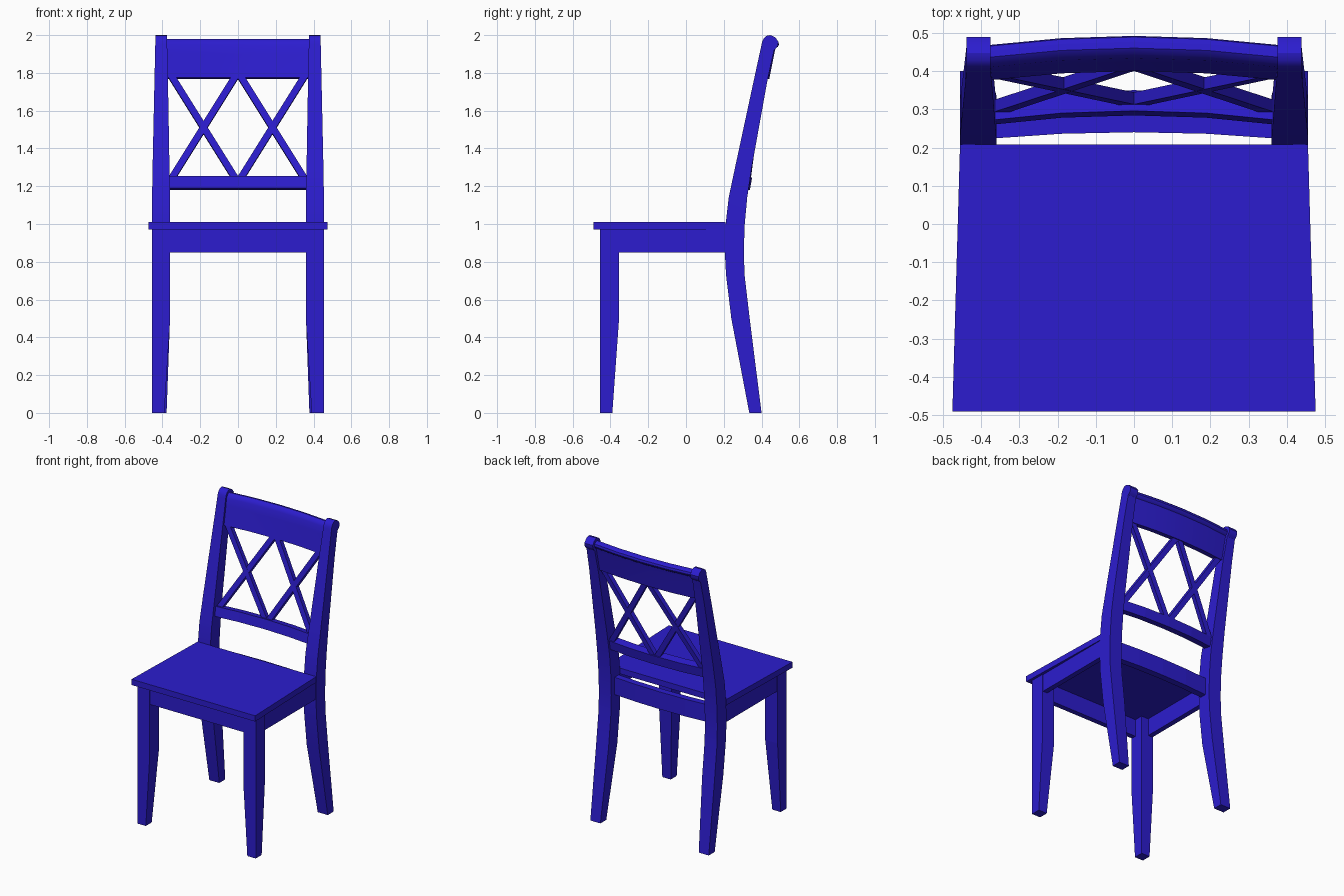
import bpy, bmesh
from math import radians
from mathutils import Vector

if "Cube" in bpy.data.objects:
    bpy.data.objects.remove(bpy.data.objects["Cube"])

paint = bpy.data.materials.new("blue_paint")
paint.diffuse_color = (0.025, 0.012, 0.62, 1)
paint.use_nodes = True
paint.node_tree.nodes["Principled BSDF"].inputs["Base Color"].default_value = paint.diffuse_color


def loft(name, rings, mirror=False, smooth=False):
    """Bridge equal-length point rings, cap both ends."""
    bm = bmesh.new()
    rows = [[bm.verts.new(p) for p in ring] for ring in rings]
    n = len(rows[0])
    for a, b in zip(rows, rows[1:]):
        for i in range(n):
            j = (i + 1) % n
            bm.faces.new((a[i], a[j], b[j], b[i]))
    bm.faces.new(rows[0][::-1])
    bm.faces.new(rows[-1])
    bmesh.ops.recalc_face_normals(bm, faces=bm.faces[:])
    me = bpy.data.meshes.new(name)
    bm.to_mesh(me)
    bm.free()
    me.materials.append(paint)
    if smooth:
        me.shade_smooth()
        me.set_sharp_from_angle(angle=radians(32))
    ob = bpy.data.objects.new(name, me)
    bpy.context.collection.objects.link(ob)
    if mirror:
        ob.modifiers.new("mirror", 'MIRROR').use_mirror_merge = False
    return ob


def rect(x0, x1, y0, y1, z):
    return [(x0, y0, z), (x1, y0, z), (x1, y1, z), (x0, y1, z)]


def box(name, x0, x1, y0, y1, z0, z1, mirror=False):
    return loft(name, [rect(x0, x1, y0, y1, z) for z in (z0, z1)], mirror)


def bowed_rail(name, profile, end, sag, smooth=False):
    """Sweep a (y, z) profile across x, bowed backwards in the middle."""
    stations = [(-end, sag), (-0.19, sag * 0.25), (0, 0), (0.19, sag * 0.25), (end, sag)]
    loft(name, [[(x, y - d, z) for y, z in profile] for x, d in stations], smooth=smooth)


# Seat, slightly narrower at the back
loft("seat", [[(-.475, -.49, z), (.475, -.49, z), (.455, .208, z), (-.455, .208, z)]
              for z in (.97, 1.01)])

# Front legs, inner faces tapering to the foot
loft("front_legs", [rect(.39, .455, -.455, -.39, 0),
                    rect(.36, .455, -.455, -.355, .49),
                    rect(.36, .455, -.455, -.355, .97)], mirror=True)

# Back legs: front (y, z), back (y, z), inner x, outer x; scrolled at the top
leg = [(.335, 0, .40, 0, .378, .455),
       (.24, .5, .337, .5, .36, .455),
       (.212, .73, .31, .73, .36, .455),
       (.205, .86, .306, .86, .36, .455),
       (.21, 1.0, .311, 1.0, .36, .455),
       (.226, 1.14, .324, 1.14, .36, .455),
       (.262, 1.31, .348, 1.30, .363, .452),
       (.361, 1.77, .431, 1.76, .371, .442),
       (.40, 1.95, .466, 1.92, .375, .438),
       (.404, 1.968, .478, 1.931, .375, .438),
       (.413, 1.985, .487, 1.945, .375, .438),
       (.428, 1.997, .489, 1.965, .375, .438),
       (.447, 2.0, .472, 1.989, .375, .438)]
loft("back_legs", [[(xi, yf, zf), (xo, yf, zf), (xo, yb, zb), (xi, yb, zb)]
                   for yf, zf, yb, zb, xi, xo in leg], mirror=True, smooth=True)

# Aprons under the seat
box("front_apron", -.365, .365, -.45, -.415, .85, .97)
box("side_aprons", .415, .45, -.36, .215, .85, .97, mirror=True)
bowed_rail("back_apron", [(.24, .85), (.24, .97), (.285, .97), (.285, .85)], .365, .016)

# Top rail with rolled upper edge
bowed_rail("top_rail", [(.40, 1.775), (.425, 1.9), (.434, 1.95), (.444, 1.97), (.46, 1.98),
                        (.477, 1.977), (.489, 1.966), (.492, 1.951), (.486, 1.938),
                        (.474, 1.93), (.467, 1.9), (.441, 1.768)], .38, .024, smooth=True)

# Lower back rail
bowed_rail("lower_back_rail", [(.284, 1.19), (.296, 1.255), (.35, 1.245), (.338, 1.18)], .37, .024)


# Crossed slats, running a little way into both rails
def slat(name, a, b, width=.036, depth=.032):
    a, b = Vector(a), Vector(b)
    along = (b - a).normalized()
    a, b = a - along * .03, b + along * .03
    side = along.cross(Vector((0, 1, -.18))).normalized() * width / 2
    out = side.cross(along).normalized() * depth / 2
    loft(name, [[p - side - out, p + side - out, p + side + out, p - side + out]
                for p in (a, b)], mirror=True)


slat("cross_slat_outward", (.02, .328, 1.25), (.345, .397, 1.77))
slat("cross_slat_inward", (.345, .309, 1.25), (.02, .416, 1.77))
